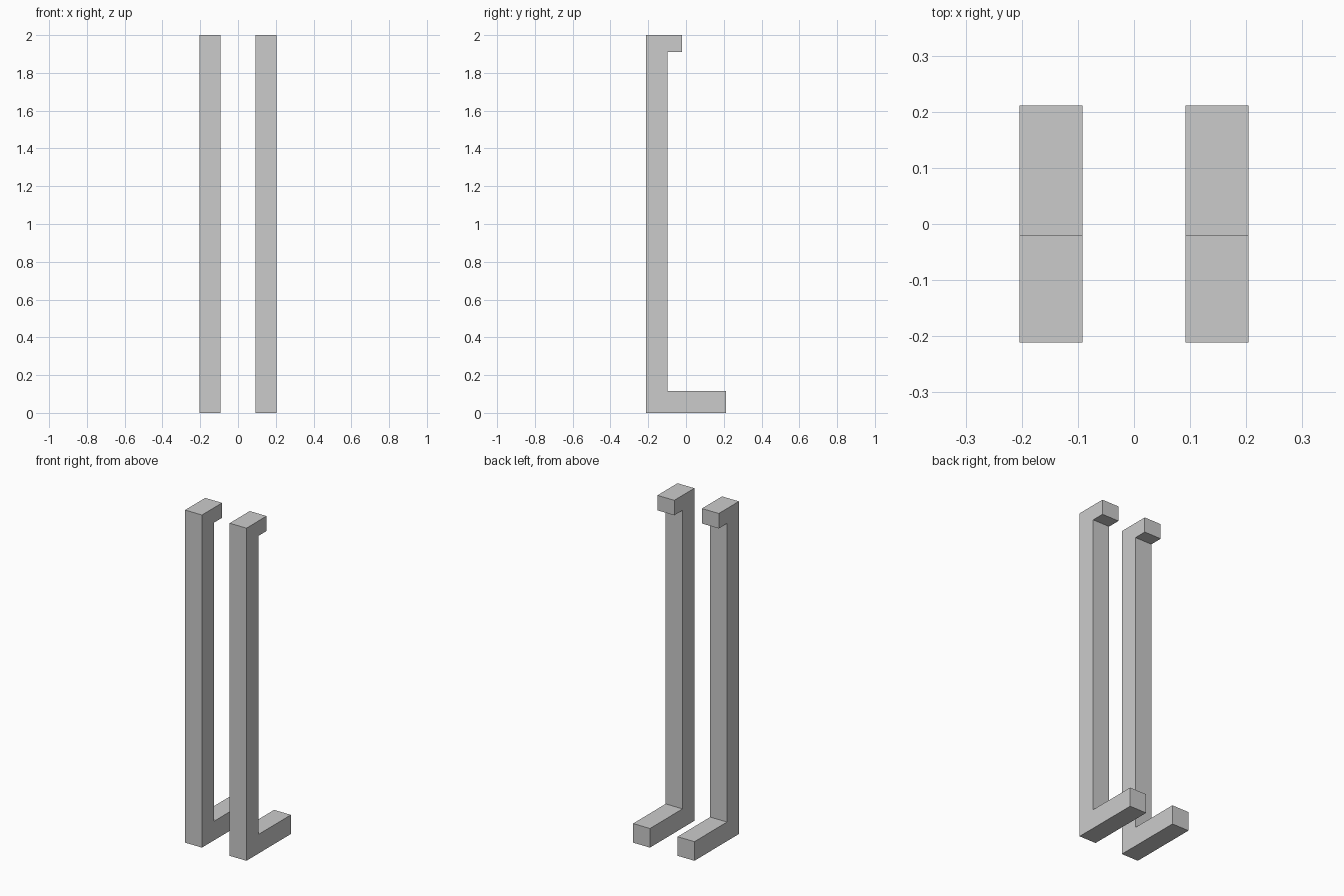
import bpy
import bmesh

if "Cube" in bpy.data.objects:
    bpy.data.objects.remove(bpy.data.objects["Cube"])

X_IN, X_OUT = 0.092, 0.204

# Side profile (y, z): foot, upright post and short top lip
PROFILE = [(-0.211, 0), (0.211, 0), (0.211, 0.115), (-0.098, 0.115),
           (-0.098, 1.91), (-0.02, 1.91), (-0.02, 2), (-0.211, 2)]


def bracket(name, x0, x1):
    bm = bmesh.new()
    face = bm.faces.new([bm.verts.new((x0, y, z)) for y, z in PROFILE])
    ext = bmesh.ops.extrude_face_region(bm, geom=[face], use_keep_orig=True)
    verts = [g for g in ext["geom"] if isinstance(g, bmesh.types.BMVert)]
    bmesh.ops.translate(bm, verts=verts, vec=(x1 - x0, 0, 0))
    bmesh.ops.recalc_face_normals(bm, faces=bm.faces)
    mesh = bpy.data.meshes.new(name)
    bm.to_mesh(mesh)
    bm.free()
    obj = bpy.data.objects.new(name, mesh)
    bpy.context.collection.objects.link(obj)


# Matching pair of brackets
bracket("left_bracket", -X_OUT, -X_IN)
bracket("right_bracket", X_IN, X_OUT)
